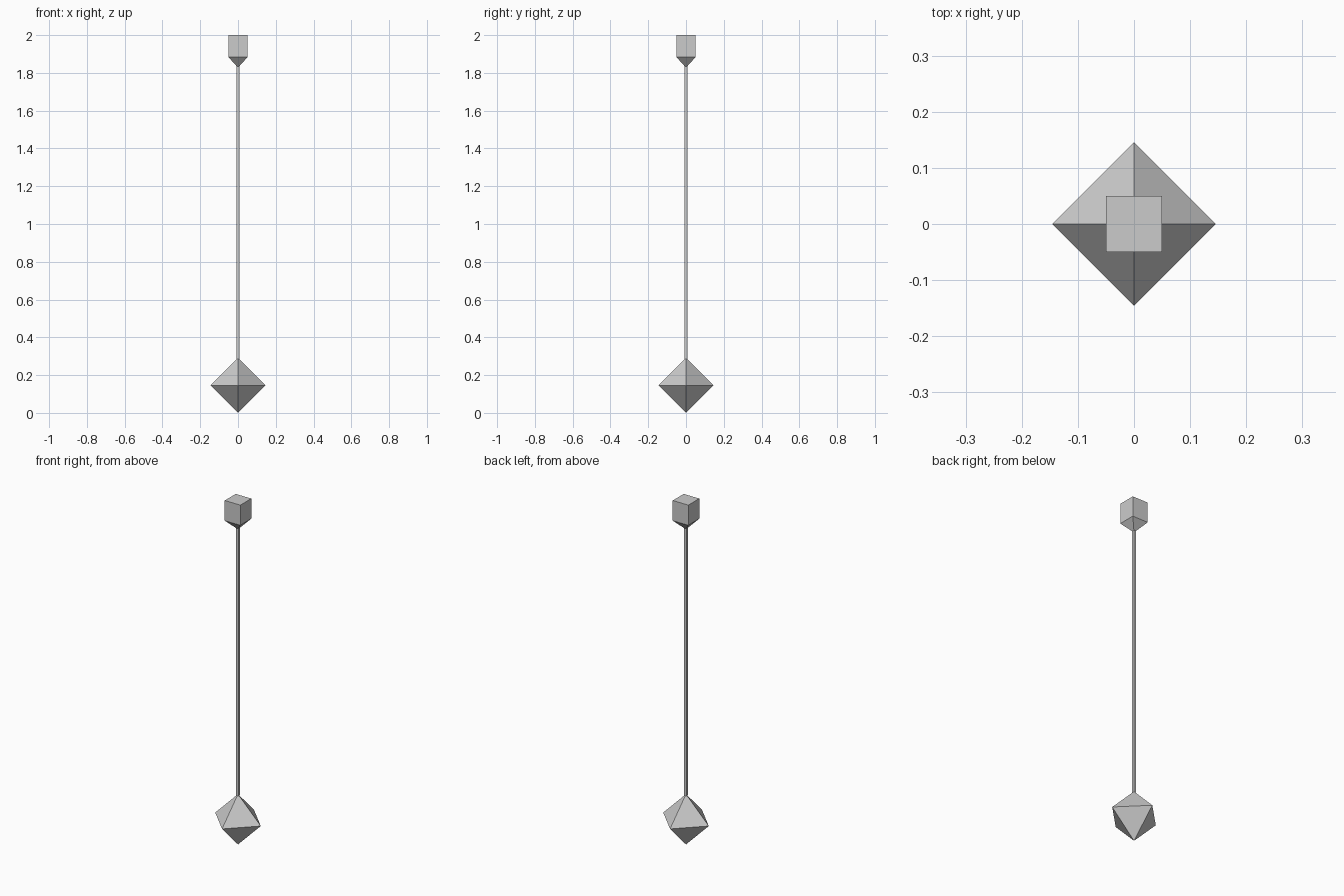
import bpy
import bmesh
from math import pi, sqrt

if "Cube" in bpy.data.objects:
    bpy.data.objects.remove(bpy.data.objects["Cube"])


def loft(name, sections, sides=4, turn=0.0):
    """Stack of square (n-sided) rings; radius 0 makes a pointed tip."""
    from math import cos, sin
    bm = bmesh.new()
    rings = []
    for r, z in sections:
        n = sides if r > 0 else 1
        rings.append([bm.verts.new((r * cos(turn + 2 * pi * i / sides),
                                    r * sin(turn + 2 * pi * i / sides), z))
                      for i in range(n)])
    for a, b in zip(rings, rings[1:]):
        for i in range(sides):
            j = (i + 1) % sides
            quad = [a[i % len(a)], a[j % len(a)], b[j % len(b)], b[i % len(b)]]
            bm.faces.new(list(dict.fromkeys(quad)))
    for ring in (rings[0], rings[-1]):
        if len(ring) > 1:
            bm.faces.new(ring)
    bmesh.ops.recalc_face_normals(bm, faces=bm.faces)
    mesh = bpy.data.meshes.new(name)
    bm.to_mesh(mesh)
    bm.free()
    obj = bpy.data.objects.new(name, mesh)
    bpy.context.collection.objects.link(obj)
    return obj


S = sqrt(2)  # half-width to corner radius

# Octahedral weight at the bottom
R = 0.146
loft("weight", [(0, 0), (R, R), (0, 2 * R)])

# Thin square rod
loft("rod", [(0.007 * S, 2 * R - 0.007), (0.007 * S, 1.84)], turn=pi / 4)

# Square cap tapering down to the rod
loft("cap", [(0.007 * S, 1.835), (0.05 * S, 1.883), (0.05 * S, 2.0)], turn=pi / 4)
